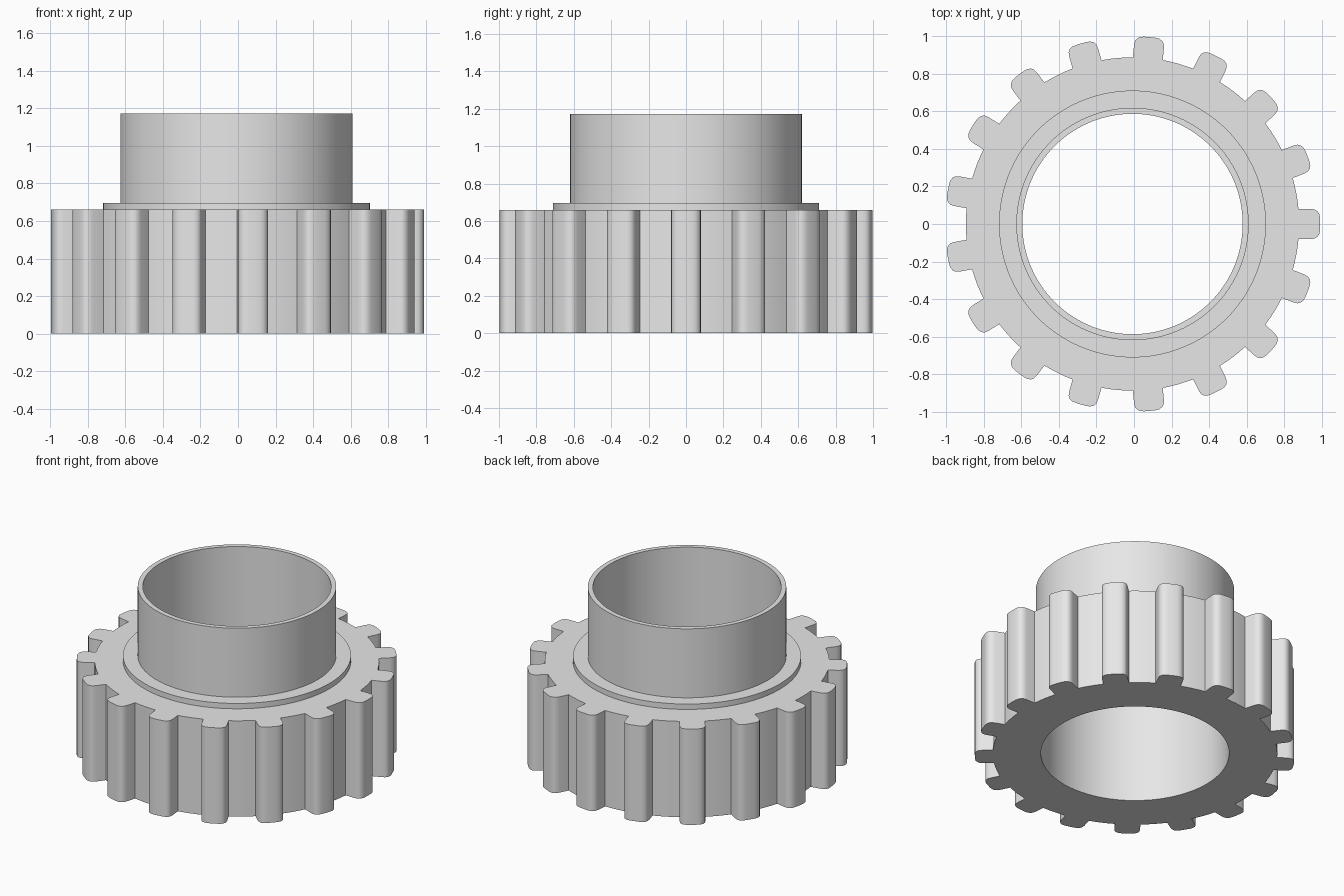
import bpy
import bmesh
import math

cube = bpy.data.objects.get("Cube")
if cube:
    bpy.data.objects.remove(cube, do_unlink=True)

# Main dimensions
TEETH = 17
ROOT_R, COLLAR_R, NECK_R, BORE_R = 0.888, 0.711, 0.619, 0.587
GEAR_TOP, COLLAR_TOP, NECK_TOP = 0.66, 0.697, 1.172
CENTRE_X = -0.008
HALF_TOOTH = 0.08

grey = bpy.data.materials.new("plain grey")
grey.use_nodes = True
grey.diffuse_color = (0.8, 0.8, 0.8, 1)
grey.node_tree.nodes["Principled BSDF"].inputs["Base Color"].default_value = (0.8, 0.8, 0.8, 1)


def toothed_outline():
    """Polar points (radius, angle) of the whole gear rim, anticlockwise."""
    pitch = math.tau / TEETH
    root_angle = math.asin(HALF_TOOTH / ROOT_R)
    # Half a tooth: straight flank, rounded corner, tip
    flank = [(0.95, HALF_TOOTH), (0.972, 0.077), (0.987, 0.067), (0.9965, 0.05), (0.9995, 0.03)]
    half = [(ROOT_R, root_angle)] + [(math.hypot(x, y), math.atan2(y, x)) for x, y in flank]
    tooth = [(r, -a) for r, a in half] + [(1.0, 0.0)] + half[::-1]
    # Gap between two teeth along the root circle
    gap = pitch - 2 * root_angle
    tooth += [(ROOT_R, root_angle + gap * k / 4) for k in range(1, 4)]
    return [(r, a + i * pitch) for i in range(TEETH) for r, a in tooth]


RIM = toothed_outline()


def build_part(name, rings):
    """Skin a series of (radius, height) rings; radius None follows the teeth."""
    bm = bmesh.new()
    loops = [[bm.verts.new(((r or rim) * math.cos(a) + CENTRE_X, (r or rim) * math.sin(a), z))
              for rim, a in RIM] for r, z in rings]
    n = len(RIM)
    for low, high in zip(loops, loops[1:]):
        for i in range(n):
            j = (i + 1) % n
            bm.faces.new((low[i], low[j], high[j], high[i]))
    mesh = bpy.data.meshes.new(name)
    bm.to_mesh(mesh)
    bm.free()
    mesh.materials.append(grey)
    obj = bpy.data.objects.new(name, mesh)
    bpy.context.collection.objects.link(obj)
    bpy.ops.object.select_all(action="DESELECT")
    obj.select_set(True)
    bpy.context.view_layer.objects.active = obj
    bpy.ops.object.shade_smooth_by_angle(angle=math.radians(35))


# Toothed wheel: underside, rim and upper face up to the collar
build_part("gear_wheel", [(BORE_R, 0), (None, 0), (None, GEAR_TOP), (COLLAR_R, GEAR_TOP)])

# Collar step, tall neck and the bore running down through the wheel
build_part("hub_sleeve", [(COLLAR_R, GEAR_TOP), (COLLAR_R, COLLAR_TOP), (NECK_R, COLLAR_TOP),
                          (NECK_R, NECK_TOP), (BORE_R, NECK_TOP), (BORE_R, 0)])
